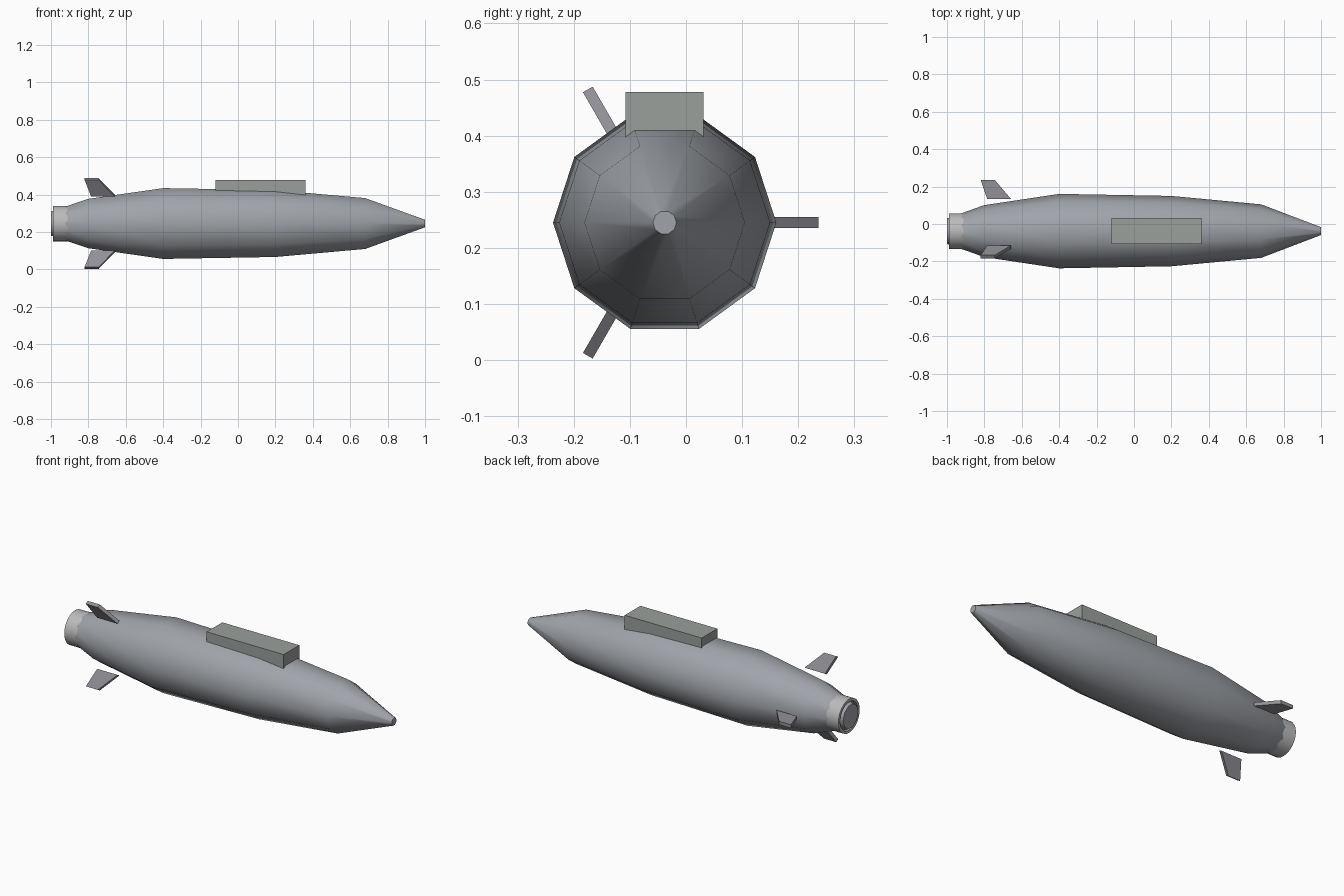
import bpy, bmesh, math
from mathutils import Vector

if "Cube" in bpy.data.objects:
    bpy.data.objects.remove(bpy.data.objects["Cube"])

CY, CZ = -0.038, 0.245  # hull axis position


def paint(obj, name, rgb):
    mat = bpy.data.materials.new(name)
    mat.diffuse_color = (*rgb, 1)
    mat.use_nodes = True
    mat.node_tree.nodes["Principled BSDF"].inputs["Base Color"].default_value = mat.diffuse_color
    obj.data.materials.append(mat)


def finish(bm, name, rgb, smooth_angle=None):
    bmesh.ops.recalc_face_normals(bm, faces=bm.faces)
    mesh = bpy.data.meshes.new(name)
    bm.to_mesh(mesh)
    bm.free()
    obj = bpy.data.objects.new(name, mesh)
    bpy.context.collection.objects.link(obj)
    paint(obj, name + "_colour", rgb)
    if smooth_angle:
        bpy.ops.object.select_all(action='DESELECT')
        obj.select_set(True)
        bpy.context.view_layer.objects.active = obj
        bpy.ops.object.shade_smooth_by_angle(angle=math.radians(smooth_angle))
    return obj


def lathe_x(profile, sides, closed=False):
    """Revolve (x, radius) points around the hull axis."""
    bm = bmesh.new()
    rings = []
    for x, r in profile:
        rings.append([bm.verts.new((x, CY + r * math.cos(2 * math.pi * i / sides),
                                    CZ + r * math.sin(2 * math.pi * i / sides)))
                      for i in range(sides)])
    pairs = list(zip(rings, rings[1:]))
    if closed:
        pairs.append((rings[-1], rings[0]))
    else:
        bm.faces.new(rings[0])
        bm.faces.new(rings[-1])
    for a, b in pairs:
        for i in range(sides):
            j = (i + 1) % sides
            bm.faces.new((a[i], a[j], b[j], b[i]))
    return bm


# Ten-sided tapered hull
hull = [(-1, 0.068), (-0.8, 0.139), (-0.4, 0.199), (0.2, 0.188), (0.68, 0.143), (1, 0.021)]
finish(lathe_x(hull, 10), "hull", (0.35, 0.37, 0.4), 50)

# Round tail collar, hollow
collar = [(-0.99, 0.095), (-0.89, 0.095), (-0.89, 0.08), (-0.99, 0.08)]
finish(lathe_x(collar, 32, closed=True), "tail_collar", (0.5, 0.5, 0.5), 40)

# Box on the back of the hull
bm = bmesh.new()
bmesh.ops.create_cube(bm, size=1)
for v in bm.verts:
    v.co = Vector((0.12 + v.co.x * 0.48, CY + v.co.y * 0.139, 0.429 + v.co.z * 0.098))
finish(bm, "top_box", (0.32, 0.35, 0.33))

# Three swept fins: (x, radial distance) outline, given thickness
outline = [(-0.785, 0.172), (-0.658, 0.172), (-0.745, 0.274), (-0.82, 0.274)]
for k in range(3):
    a = 2 * math.pi * k / 3
    out = Vector((0, math.cos(a), math.sin(a)))
    side = Vector((0, -math.sin(a), math.cos(a))) * 0.01
    bm = bmesh.new()
    layers = [[bm.verts.new(Vector((x, CY, CZ)) + out * r + side * s) for x, r in outline]
              for s in (-1, 1)]
    for layer in layers:
        bm.faces.new(layer)
    for i in range(4):
        j = (i + 1) % 4
        bm.faces.new((layers[0][i], layers[0][j], layers[1][j], layers[1][i]))
    finish(bm, f"fin_{k + 1}", (0.28, 0.28, 0.31))
